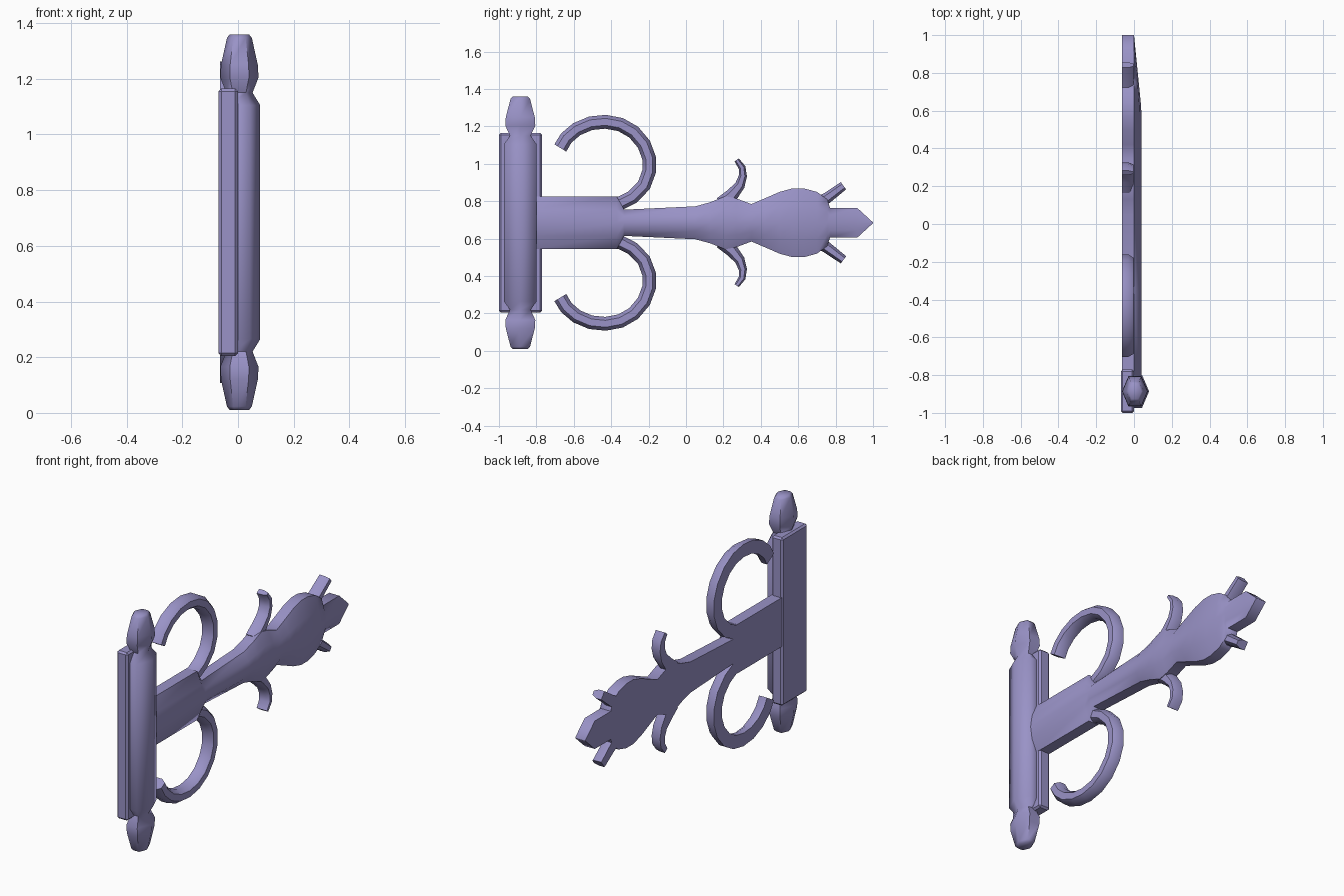
import bpy, bmesh, math
from mathutils import Vector

if "Cube" in bpy.data.objects:
    bpy.data.objects.remove(bpy.data.objects["Cube"], do_unlink=True)

MID = 0.685            # height of the hinge axis of symmetry
BACK = -0.064          # flat rear face
PIN_Y = -0.886

metal = bpy.data.materials.new("violet_grey_metal")
metal.use_nodes = True
colour = (0.32, 0.29, 0.57, 1)
metal.diffuse_color = colour
metal.node_tree.nodes["Principled BSDF"].inputs["Base Color"].default_value = colour


def finish(name, bm, angle=40):
    bmesh.ops.recalc_face_normals(bm, faces=bm.faces)
    mesh = bpy.data.meshes.new(name)
    bm.to_mesh(mesh)
    bm.free()
    mesh.materials.append(metal)
    obj = bpy.data.objects.new(name, mesh)
    bpy.context.collection.objects.link(obj)
    bpy.ops.object.select_all(action='DESELECT')
    obj.select_set(True)
    bpy.context.view_layer.objects.active = obj
    bpy.ops.object.shade_smooth_by_angle(angle=math.radians(angle))
    return obj


def loft(name, rings, angle=40):
    """Skin a row of equal rings and cap both ends."""
    bm = bmesh.new()
    loops = [[bm.verts.new(p) for p in ring] for ring in rings]
    for a, b in zip(loops, loops[1:]):
        for i in range(len(a)):
            j = (i + 1) % len(a)
            bm.faces.new((a[i], a[j], b[j], b[i]))
    bm.faces.new(loops[0])
    bm.faces.new(loops[-1])
    return finish(name, bm, angle)


def sweep(name, path, widths, side):
    """Flat-backed, round-fronted bar along a path of (y, height above middle)."""
    pts = [Vector((y, side * h)) for y, h in path]
    rings = []
    for i, p in enumerate(pts):
        d = (pts[min(i + 1, len(pts) - 1)] - pts[max(i - 1, 0)]).normalized()
        n = Vector((-d.y, d.x))
        w = widths[i] if isinstance(widths, list) else widths
        section = [(-1, BACK), (-1, -0.03), (-0.5, -0.003),
                   (0.5, -0.003), (1, -0.03), (1, BACK)]
        rings.append([(x, p.x + n.x * s * w, MID + p.y + n.y * s * w)
                      for s, x in section])
    return loft(name, rings, 50)


# Wall plate
bm = bmesh.new()
bmesh.ops.create_cube(bm, size=1)
bmesh.ops.scale(bm, vec=(0.07, 0.23, 0.96), verts=bm.verts)
bmesh.ops.translate(bm, vec=(-0.035, -0.885, MID), verts=bm.verts)
bmesh.ops.bevel(bm, geom=bm.edges[:], offset=0.01, segments=1, affect='EDGES')
finish("wall_plate", bm, 30)

# Six-sided hinge pin with a finial at each end
half = [(0.42, 0.087), (0.465, 0.055), (0.52, 0.08), (0.565, 0.077),
        (0.662, 0.052), (0.675, 0.04)]
profile = [(-h, r) for h, r in reversed(half)] + half
loft("hinge_pin", [[(0.005 + 0.86 * r * math.cos(k * math.pi / 3),
                     PIN_Y + 1.155 * r * math.sin(k * math.pi / 3) * 0.87 / 0.866,
                     MID + h) for k in range(6)] for h, r in profile], 60)

# Strap with spear-shaped leaf end: (y, half width)
outline = [(-0.82, 0.14), (-0.37, 0.14), (-0.33, 0.07), (0.05, 0.088),
           (0.13, 0.11), (0.21, 0.142), (0.27, 0.13), (0.35, 0.1),
           (0.42, 0.13), (0.5, 0.165), (0.57, 0.184), (0.63, 0.184),
           (0.7, 0.165), (0.755, 0.125), (0.77, 0.08), (0.915, 0.08), (1.0, 0.002)]
rings = []
for y, w in outline:
    ridge = 0.04 * min(1, (1.0 - y) / 0.4)
    section = [(-1, BACK), (-1, 0), (-0.5, 0.75 * ridge), (0, ridge),
               (0.5, 0.75 * ridge), (1, 0), (1, BACK)]
    rings.append([(x, y, MID + s * w) for s, x in section])
loft("strap_and_leaf", rings, 50)

# Mirrored ornaments above and below the strap
scroll = [(-0.42, 0.095), (-0.35, 0.105), (-0.285, 0.138), (-0.225, 0.2),
          (-0.197, 0.275), (-0.197, 0.345), (-0.225, 0.42), (-0.28, 0.485),
          (-0.35, 0.525), (-0.43, 0.54), (-0.51, 0.532), (-0.585, 0.5),
          (-0.64, 0.453), (-0.672, 0.4)]
sprout = [(0.19, 0.1), (0.245, 0.148), (0.288, 0.2), (0.304, 0.25),
          (0.3, 0.295), (0.271, 0.336)]
prong = [(0.68, 0.09), (0.75, 0.13), (0.842, 0.198)]
for label, side in (("upper", 1), ("lower", -1)):
    sweep(label + "_scroll", scroll, 0.037, side)
    sweep(label + "_sprout", sprout, [0.04, 0.035, 0.027, 0.022, 0.019, 0.014], side)
    sweep(label + "_leaf_prong", prong, [0.035, 0.03, 0.024], side)
